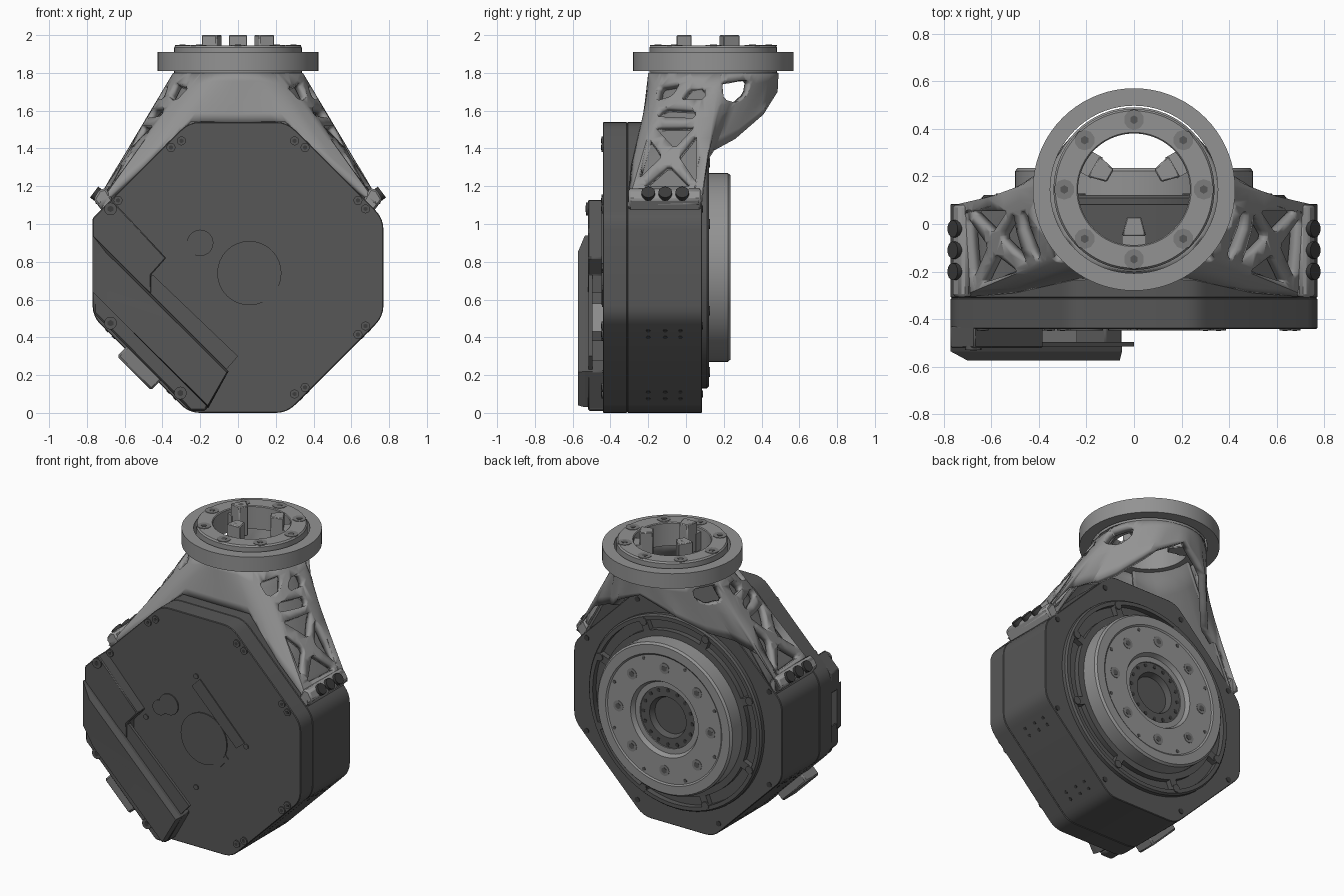
import bpy, bmesh, math
from mathutils import Vector, Matrix

cube = bpy.data.objects.get("Cube")
if cube:
    bpy.data.objects.remove(cube, do_unlink=True)


def material(name, grey):
    m = bpy.data.materials.new(name)
    m.use_nodes = True
    col = (grey, grey, grey, 1)
    m.diffuse_color = col
    m.node_tree.nodes["Principled BSDF"].inputs["Base Color"].default_value = col
    return m


DARK = material("charcoal housing", 0.095)
LIGHT = material("light grey metal", 0.29)
BLACK = material("black hardware", 0.045)
MID = material("mid grey metal", 0.2)


def finish(name, bm, mat, bevel=0.0, normals=True):
    if normals:
        bmesh.ops.recalc_face_normals(bm, faces=bm.faces)
    me = bpy.data.meshes.new(name)
    bm.to_mesh(me)
    bm.free()
    ob = bpy.data.objects.new(name, me)
    bpy.context.collection.objects.link(ob)
    me.materials.append(mat)
    if bevel:
        b = ob.modifiers.new("bevel", "BEVEL")
        b.width, b.segments = bevel, 1
    bpy.ops.object.select_all(action="DESELECT")
    ob.select_set(True)
    bpy.context.view_layer.objects.active = ob
    bpy.ops.object.shade_smooth_by_angle()
    return ob


def rounded(pts, r, n=4):
    out = []
    pts = [Vector(p) for p in pts]
    for i, p in enumerate(pts):
        a = p + (pts[i - 1] - p).normalized() * r
        b = p + (pts[(i + 1) % len(pts)] - p).normalized() * r
        for k in range(n + 1):
            t = k / n
            out.append(a * (1 - t) ** 2 + p * 2 * t * (1 - t) + b * t * t)
    return out


def prism(name, pts, lo, hi, mat, axis="y", bevel=0.0, lo_pts=None):
    # extrusion along an axis; lo_pts gives the low end its own outline
    bm = bmesh.new()
    place = {"y": lambda p, d: (p[0], d, p[1]), "z": lambda p, d: (p[0], p[1], d)}[axis]
    ends = [[bm.verts.new(place(p, d)) for p in o] for o, d in ((lo_pts or pts, lo), (pts, hi))]
    for e in ends:
        bm.faces.new(e)
    for i in range(len(pts)):
        j = (i + 1) % len(pts)
        bm.faces.new((ends[0][i], ends[0][j], ends[1][j], ends[1][i]))
    return finish(name, bm, mat, bevel)


def lathe(name, profile, mat, matrix, n=72):
    # closed profile of (radius, height) spun about the local z axis
    bm = bmesh.new()
    rings = [[bm.verts.new((r * math.cos(a), r * math.sin(a), z)) for r, z in profile]
             for a in (math.tau * i / n for i in range(n))]
    m = len(profile)
    for i in range(n):
        p, q = rings[i], rings[(i + 1) % n]
        for k in range(m):
            bm.faces.new((p[k], q[k], q[(k + 1) % m], p[(k + 1) % m]))
    bmesh.ops.remove_doubles(bm, verts=bm.verts, dist=1e-5)
    bm.transform(matrix)
    return finish(name, bm, mat)


def studs(name, spots, direction, r, length, mat, seg=12):
    # cylinders centred on each spot, all pointing the same way
    bm = bmesh.new()
    turn = Vector((0, 0, 1)).rotation_difference(Vector(direction)).to_matrix().to_4x4()
    for s in spots:
        bmesh.ops.create_cone(bm, cap_ends=True, segments=seg, radius1=r, radius2=r,
                              depth=length, matrix=Matrix.Translation(s) @ turn)
    return finish(name, bm, mat)


def circle(cx, cy, r, n, start=0.0):
    return [(cx + r * math.cos(start + math.tau * i / n),
             cy + r * math.sin(start + math.tau * i / n)) for i in range(n)]


# Octagonal housing and front cover, meeting in a fine seam
MIDZ = 0.77
octagon = [(0.26, 0), (0.77, 0.51), (0.77, 1.03), (0.26, 1.54),
           (-0.26, 1.54), (-0.77, 1.03), (-0.77, 0.51), (-0.26, 0)]
outline = rounded(octagon, 0.06)
prism("housing", outline, -0.311, 0.085, DARK, bevel=0.004)
prism("front_cover", outline, -0.44, -0.311, DARK, bevel=0.004)

# Cover screws at the corners, and small locating holes
corner = [(0.30, 0.67), (0.355, 0.635), (0.635, 0.355), (0.675, 0.31)]
screws = [(sx * x, -0.44, MIDZ + sz * z) for x, z in corner for sx in (1, -1)
          for sz in (1, -1) if sx > 0 or sz > 0]
studs("cover_screws", screws, (0, 1, 0), 0.024, 0.016, DARK)
studs("cover_screw_sockets", screws, (0, 1, 0), 0.012, 0.018, BLACK, 6)
studs("cover_holes", [(x, -0.44, MIDZ + z) for x, z in circle(0, 0, 0.37, 4)],
      (0, 1, 0), 0.017, 0.014, DARK)

# Shallow plates on the cover
prism("cover_round_plate", circle(0.06, 0.74, 0.17, 32), -0.448, -0.43, DARK)
prism("cover_strip_plate", [(-0.03, 1.07), (0.03, 1.13), (0.36, 0.79), (0.30, 0.74)],
      -0.447, -0.43, DARK)
prism("cover_tab_plate", [(0.11, 0.60), (0.16, 0.56), (0.24, 0.65), (0.19, 0.70)],
      -0.446, -0.43, DARK)
prism("cover_small_plate", circle(-0.20, 0.90, 0.07, 20), -0.448, -0.43, DARK)
prism("cover_small_lobe", circle(-0.27, 0.86, 0.05, 16), -0.447, -0.43, DARK)

# Diagonal electronics box on the cover
prism("box_upper_block", [(-0.77, 0.9), (-0.77, 1.03), (-0.67, 1.13), (-0.38, 0.82),
                          (-0.46, 0.73), (-0.46, 0.63)], -0.52, -0.43, DARK, bevel=0.006)
prism("box_lower_block", [(-0.3, 0.22), (-0.16, 0.02), (-0.05, 0.22), (-0.12, 0.28)],
      -0.52, -0.43, DARK, bevel=0.006)
prism("box_skirt", [(-0.765, 0.53), (-0.765, 0.68), (-0.15, 0.06), (-0.17, 0.01), (-0.25, 0.01)],
      -0.52, -0.43, DARK, bevel=0.01)
lid = [(-0.77, 0.64), (-0.77, 0.94), (-0.05, 0.22), (-0.16, 0.03)]
prism("box_lid", lid, -0.535, -0.495, DARK)
prism("box_lid_crest", lid, -0.573, -0.535, DARK,
      lo_pts=[(-0.67, 0.54), (-0.70, 0.85), (-0.06, 0.215), (-0.16, 0.04)])
prism("box_ledge", [(-0.45, 0.73), (0.0, 0.30), (-0.07, 0.22), (-0.52, 0.67)],
      -0.515, -0.495, DARK)
prism("box_socket", [(-0.42, 0.58), (-0.24, 0.43), (-0.29, 0.38), (-0.47, 0.53)],
      -0.495, -0.43, LIGHT)
big_screws = [(-0.675, -0.52, 0.475), (-0.305, -0.52, 0.105), (-0.675, -0.52, 1.08)]
studs("box_screws", big_screws, (0, 1, 0), 0.034, 0.02, DARK)
studs("box_screw_sockets", big_screws, (0, 1, 0), 0.017, 0.024, BLACK, 6)

# Connector on the lower diagonal wall
prism("connector", [(-0.64, 0.30), (-0.58, 0.36), (-0.40, 0.18), (-0.46, 0.12)],
      -0.50, -0.36, MID, bevel=0.01)

# Rows of small holes in both lower diagonal walls
for sx, side in ((1, "left"), (-1, "right")):
    spots = [(sx * (z + 0.26), y, z) for z in (0.075, 0.11, 0.40, 0.435)
             for y in (-0.2, -0.11, -0.03)]
    studs(side + "_wall_holes", spots, (sx, 0, -1), 0.011, 0.006, BLACK, 8)

# Rear: raised rim, ribs, output disc and hub
BACK = Matrix.Translation((0, 0, MIDZ)) @ Matrix.Rotation(-math.pi / 2, 4, "X")
lathe("rear_rim", [(0.605, 0.06), (0.64, 0.06), (0.64, 0.11), (0.63, 0.122), (0.605, 0.122)],
      DARK, BACK)
lathe("rear_collar", [(0.44, 0.06), (0.54, 0.06), (0.54, 0.12), (0.44, 0.125)], DARK, BACK)
bm = bmesh.new()
for k in range(8):
    turn = Matrix.Rotation(math.tau * (k + 0.5) / 8, 4, "Z")
    bmesh.ops.create_cube(bm, size=1, matrix=BACK @ turn @ Matrix.Translation((0.575, 0, 0.09))
                          @ Matrix.Diagonal((0.1, 0.05, 0.06, 1)))
finish("rear_ribs", bm, DARK)
lathe("output_disc", [(0.2, 0.1), (0.5, 0.1), (0.5, 0.222), (0.488, 0.235), (0.43, 0.235),
                      (0.42, 0.228), (0.25, 0.228), (0.235, 0.2), (0.2, 0.2)], LIGHT, BACK)
lathe("output_hub", [(0, 0.1), (0.22, 0.1), (0.22, 0.192), (0.135, 0.192), (0.12, 0.155),
                     (0, 0.155)], DARK, BACK)


def rear_circle(r, n, y, start=0.0):
    return [(x, y, MIDZ + z) for x, z in circle(0, 0, r, n, start)]


studs("rim_screws", rear_circle(0.60, 8, 0.122, math.pi / 8), (0, 1, 0), 0.026, 0.012, DARK)
studs("disc_screw_seats", rear_circle(0.34, 8, 0.228), (0, 1, 0), 0.036, 0.006, MID, 16)
studs("disc_screws", rear_circle(0.34, 8, 0.23), (0, 1, 0), 0.02, 0.006, DARK, 6)
studs("disc_pin_holes", rear_circle(0.40, 8, 0.228, 0.39), (0, 1, 0), 0.012, 0.005, DARK, 10)
studs("hub_holes", rear_circle(0.18, 16, 0.192), (0, 1, 0), 0.013, 0.005, BLACK, 10)
studs("housing_rear_screws", [(sx * x, 0.086, MIDZ + sz * z) for x, z in corner[::3]
                              for sx in (1, -1) for sz in (1, -1)], (0, 1, 0), 0.018, 0.006, BLACK)

# Yoke bracket: round neck blended into two arms, open arch at the back
CY, NECK = 0.145, 0.345
keys = [(-90, (0, -0.23, 1.54)), (-72, (0.25, -0.235, 1.545)), (-58, (0.50, -0.29, 1.31)),
        (-46, (0.74, -0.31, 1.10)), (5, (0.755, 0.08, 1.11)), (14, (0.60, 0.105, 1.32)),
        (28, (0.46, 0.15, 1.39)), (45, (0.36, 0.26, 1.45)), (67, (0.22, 0.41, 1.58)),
        (90, (0, 0.485, 1.70))]


def neck_strip(bm, cols, radius, shift, closed):
    # quads between the neck circle and a row of foot points
    rows = []
    for a, foot in cols:
        a = math.radians(a)
        top = Vector((radius * math.cos(a), CY + radius * math.sin(a), 1.80))
        low = foot - Vector((math.copysign(shift, foot.x), 0, shift))
        rows.append([bm.verts.new(top.lerp(low, v / 6)) for v in range(7)])
    for c, d in zip(rows, rows[1:] + (rows[:1] if closed else [])):
        for v in range(6):
            bm.faces.new((c[v], c[v + 1], d[v + 1], d[v]))


def cut_window(bm, pts):
    # slice both side walls along a convex (y, z) outline and drop what lies inside
    pts = [Vector(p) for p in pts]
    sides = list(zip(pts, pts[1:] + pts[:1]))
    low = [min(p[i] for p in pts) for i in (0, 1)]
    high = [max(p[i] for p in pts) for i in (0, 1)]

    def near(f):
        return abs(f.calc_center_median().x) > 0.13 and all(
            max(v.co[i + 1] for v in f.verts) > low[i]
            and min(v.co[i + 1] for v in f.verts) < high[i] for i in (0, 1))

    def inside(f):
        c = f.calc_center_median().yz
        turns = [(q - p).cross(c - p) for p, q in sides]
        return min(turns) > 0 or max(turns) < 0

    for p, q in sides:
        faces = [f for f in bm.faces if near(f)]
        geom = set(faces) | {e for f in faces for e in f.edges} | {v for f in faces for v in f.verts}
        bmesh.ops.bisect_plane(bm, geom=list(geom), dist=1e-5, plane_co=(0, p.x, p.y),
                               plane_no=(0, p.y - q.y, q.x - p.x))
    bmesh.ops.delete(bm, geom=[f for f in bm.faces if near(f) and inside(f)], context="FACES")


half = []
for (a0, p0), (a1, p1) in zip(keys, keys[1:]):
    for k in range(4):
        half.append((a0 + (a1 - a0) * k / 4, Vector(p0).lerp(Vector(p1), k / 4)))
half.append((keys[-1][0], Vector(keys[-1][1])))
other = [(180 - a, Vector((-p.x, p.y, p.z))) for a, p in reversed(half)]
bm = bmesh.new()
neck_strip(bm, half + other[1:-1], NECK, 0, True)
windows = [[(-0.25, 1.24), (-0.20, 1.46), (-0.125, 1.36)],
           [(-0.17, 1.52), (0.05, 1.52), (-0.06, 1.40)],
           [(0.055, 1.22), (0.055, 1.48), (-0.04, 1.36)],
           [(-0.23, 1.20), (0.03, 1.20), (-0.09, 1.32)],
           [(-0.16, 1.57), (-0.12, 1.62), (0.05, 1.61), (0.05, 1.56)],
           [(-0.16, 1.65), (-0.15, 1.73), (-0.03, 1.75), (-0.07, 1.68)],
           [(-0.03, 1.66), (0.01, 1.72), (0.10, 1.73), (0.10, 1.66)],
           [(0.19, 1.76), (0.34, 1.76), (0.33, 1.69), (0.27, 1.64), (0.20, 1.66)]]
for w in windows:
    cut_window(bm, rounded(w, 0.015, 1))
yoke = finish("yoke_bracket", bm, LIGHT, normals=False)
wall = yoke.modifiers.new("wall", "SOLIDIFY")
wall.thickness, wall.offset = 0.045, -1

# Pocket floors behind the windows
bm = bmesh.new()
neck_strip(bm, [c for c in half if -75 < c[0] < 8], 0.285, 0.04, False)
neck_strip(bm, [c for c in other if 172 < c[0] < 255], 0.285, 0.04, False)
floors = finish("pocket_floors", bm, MID, normals=False)
skin = floors.modifiers.new("skin", "SOLIDIFY")
skin.thickness, skin.offset = 0.015, -1

# Arm feet and their bolts
for sx, side in ((1, "left"), (-1, "right")):
    foot = [(0.66, 1.12), (0.70, 1.19), (0.735, 1.18), (0.765, 1.13), (0.72, 1.07)]
    prism(side + "_arm_foot", [(sx * x, z) for x, z in foot], -0.305, 0.08, LIGHT, bevel=0.01)
    bolts = [Vector((sx * 0.73, y, 1.145)) for y in (-0.2, -0.11, -0.02)]
    studs(side + "_arm_bolts", bolts, (sx * 0.8, 0, 0.6), 0.036, 0.08, BLACK, 16)

# Top flange: outer ring, inner ring, screws and locating posts
AXIS = Matrix.Translation((0, CY, 0))
lathe("flange_outer_ring", [(0.352, 1.81), (0.425, 1.81), (0.425, 1.91), (0.352, 1.91)],
      LIGHT, AXIS)
lathe("flange_inner_ring", [(0.235, 1.79), (0.338, 1.79), (0.338, 1.935), (0.33, 1.945),
                            (0.24, 1.945), (0.235, 1.94)], LIGHT, AXIS)
seats = [(x, y, 1.945) for x, y in circle(0, CY, 0.293, 8)]
studs("flange_screw_seats", seats, (0, 0, 1), 0.043, 0.006, MID, 10)
studs("flange_screws", [(x, y, 1.947) for x, y, z in seats], (0, 0, 1), 0.018, 0.006, DARK, 6)
for k, name in enumerate(("front", "left", "right")):
    a = math.radians(-90 + 120 * k)
    out, across = Vector((math.cos(a), math.sin(a))), Vector((-math.sin(a), math.cos(a)))
    c = Vector((0, CY))
    post = [c + out * r + across * w for r, w in
            ((0.115, -0.03), (0.115, 0.03), (0.195, 0.05), (0.195, -0.05))]
    lug = [c + out * r + across * w for r, w in
           ((0.18, -0.05), (0.18, 0.05), (0.25, 0.05), (0.25, -0.05))]
    prism(name + "_post", post, 1.8, 2.0, LIGHT, "z", 0.005)
    prism(name + "_post_lug", lug, 1.8, 1.92, LIGHT, "z")
    tip = c + out * 0.155
    studs(name + "_post_hole", [(tip.x, tip.y, 1.998)], (0, 0, 1), 0.018, 0.004, DARK, 8)
